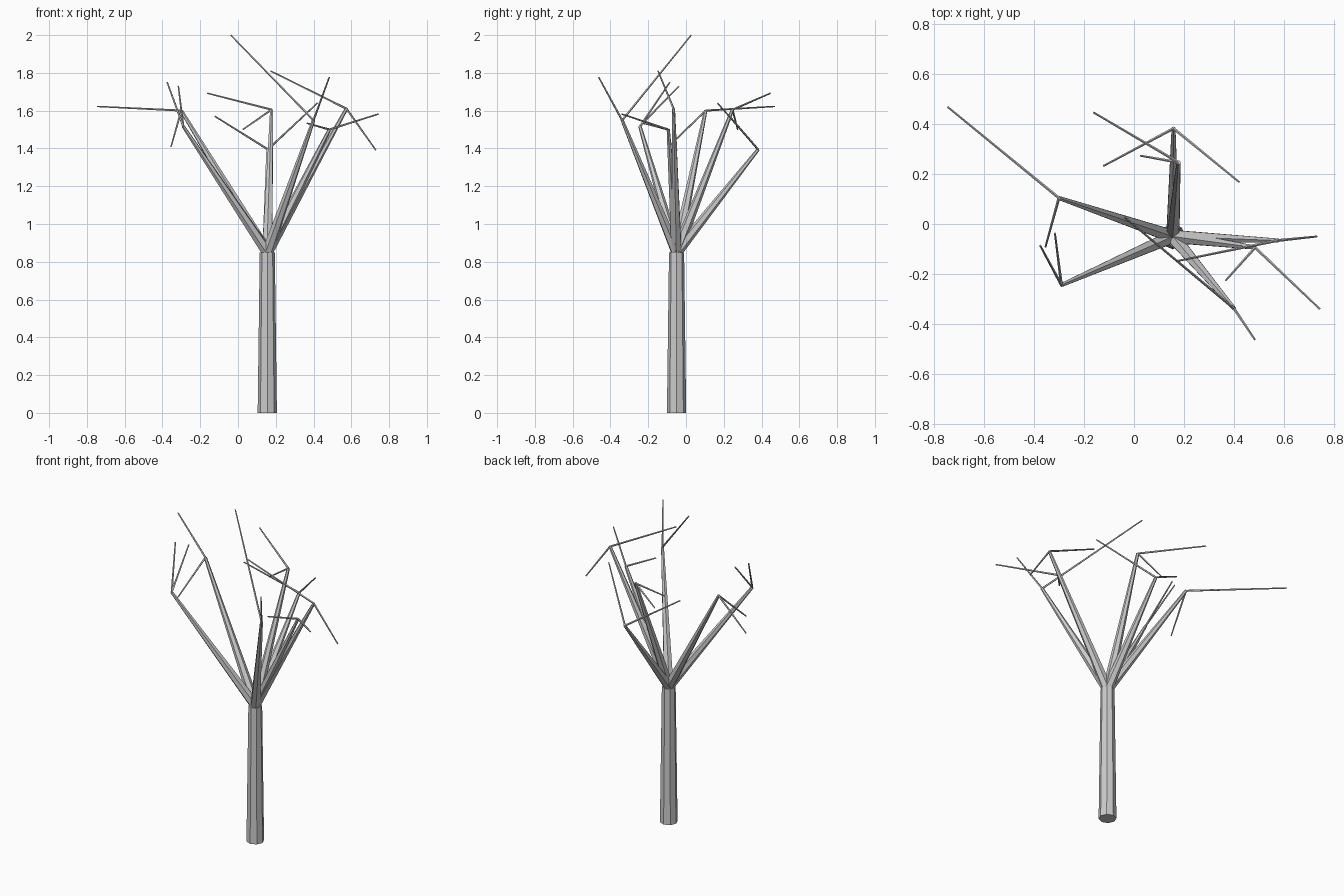
import bpy
from mathutils import Vector


def limb(name, a, b, r1, r2, sides):
    """Tapered faceted cone running from point a to point b."""
    a, b = Vector(a), Vector(b)
    d = b - a
    bpy.ops.mesh.primitive_cone_add(vertices=sides, radius1=r1, radius2=r2,
                                    depth=d.length, location=(a + b) / 2)
    ob = bpy.context.object
    ob.name = name
    ob.rotation_euler = d.to_track_quat('Z', 'Y').to_euler()
    return ob


# Trunk
fork = (0.155, -0.05, 0.85)
limb("trunk", (0.155, -0.05, 0), fork, 0.051, 0.04, 8)

# Each branch end with the tips of its two twigs
branches = [
    ((-0.30, 0.104, 1.60), (-0.745, 0.468, 1.622), (-0.354, -0.092, 1.41)),
    ((-0.29, -0.244, 1.517), (-0.375, -0.086, 1.75), (-0.316, -0.037, 1.73)),
    ((0.158, 0.382, 1.395), (-0.122, 0.232, 1.57), (0.42, 0.168, 1.64)),
    ((0.178, 0.246, 1.605), (-0.162, 0.446, 1.692), (0.026, 0.273, 1.50)),
    ((0.574, -0.066, 1.61), (0.172, -0.148, 1.81), (0.73, -0.05, 1.39)),
    ((0.484, -0.094, 1.50), (0.743, -0.34, 1.582), (0.366, -0.226, 1.533)),
    ((0.40, -0.338, 1.55), (0.483, -0.462, 1.777), (-0.038, 0.027, 2.0)),
]

# Branches and twigs
for i, (end, *tips) in enumerate(branches, 1):
    limb(f"branch_{i}", fork, end, 0.03, 0.009, 6)
    for j, tip in enumerate(tips, 1):
        limb(f"twig_{i}_{j}", end, tip, 0.006, 0.004, 5)
